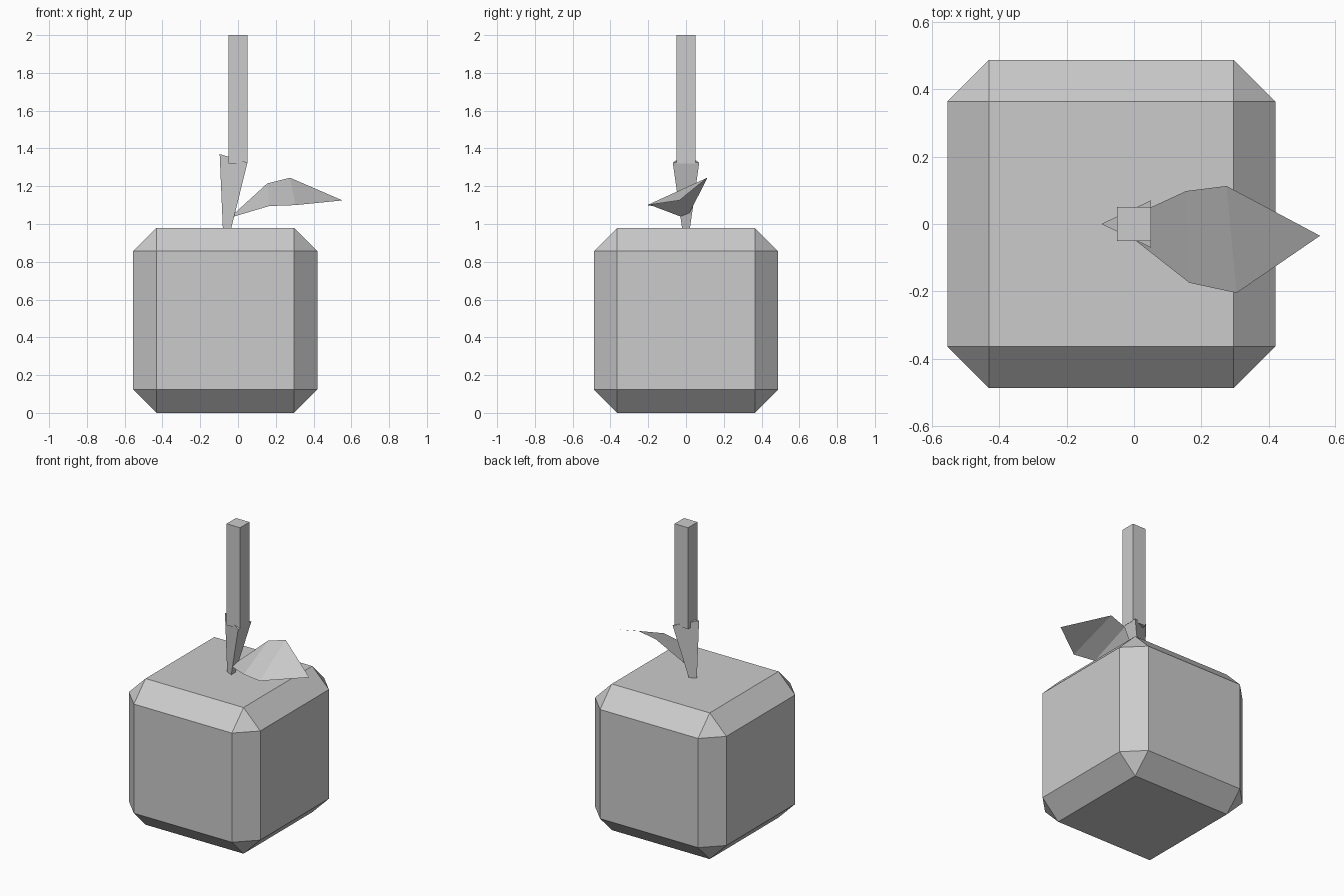
import bpy, bmesh

if "Cube" in bpy.data.objects:
    bpy.data.objects.remove(bpy.data.objects["Cube"])

grey = bpy.data.materials.new("light grey")
grey.diffuse_color = (0.6, 0.6, 0.6, 1)
grey.use_nodes = True
grey.node_tree.nodes["Principled BSDF"].inputs["Base Color"].default_value = grey.diffuse_color


def build(name, verts, faces, bevel=0):
    """Make a flat-shaded object, with optional single-segment chamfers."""
    mesh = bpy.data.meshes.new(name)
    mesh.from_pydata(verts, [], faces)
    bm = bmesh.new()
    bm.from_mesh(mesh)
    if any(not e.is_boundary for e in bm.edges) and name != "leaf":
        bmesh.ops.recalc_face_normals(bm, faces=bm.faces)
    if bevel:
        bmesh.ops.bevel(bm, geom=bm.edges[:], offset=bevel, segments=1,
                        affect='EDGES', profile=0.5)
    bm.to_mesh(mesh)
    bm.free()
    mesh.materials.append(grey)
    obj = bpy.data.objects.new(name, mesh)
    bpy.context.collection.objects.link(obj)
    return obj


def prism(name, bottom, top, bevel=0):
    """Join two matching loops into a closed solid."""
    n = len(bottom)
    sides = [(i, (i + 1) % n, n + (i + 1) % n, n + i) for i in range(n)]
    caps = [tuple(reversed(range(n))), tuple(range(n, 2 * n))]
    return build(name, bottom + top, sides + caps, bevel)


def rect(x0, x1, y0, y1, z):
    return [(x0, y0, z), (x1, y0, z), (x1, y1, z), (x0, y1, z)]


# Chamfered block body
prism("body", rect(-0.555, 0.42, -0.488, 0.488, 0),
      rect(-0.555, 0.42, -0.488, 0.488, 0.98), bevel=0.124)

# Square post at the top
prism("post", rect(-0.05, 0.05, -0.05, 0.05, 1.32),
      rect(-0.05, 0.05, -0.05, 0.05, 2.0))

# Tapered three-sided stem, slightly sunk into the body
prism("stem", [(-0.077, 0, 0.9), (-0.055, -0.01, 0.9), (-0.055, 0.01, 0.9)],
      [(-0.097, 0, 1.37), (0.05, -0.07, 1.325), (0.05, 0.07, 1.325)])

# Thin leaf: pairs of edge points from base to tip
leaf = [(-0.02, -0.03, 1.04), (-0.02, 0.017, 1.055),
        (0.165, -0.175, 1.095), (0.155, 0.098, 1.215),
        (0.305, -0.205, 1.10), (0.275, 0.113, 1.245),
        (0.553, -0.035, 1.125)]
build("leaf", leaf, [(0, 2, 3, 1), (2, 4, 5, 3), (4, 6, 5)])
